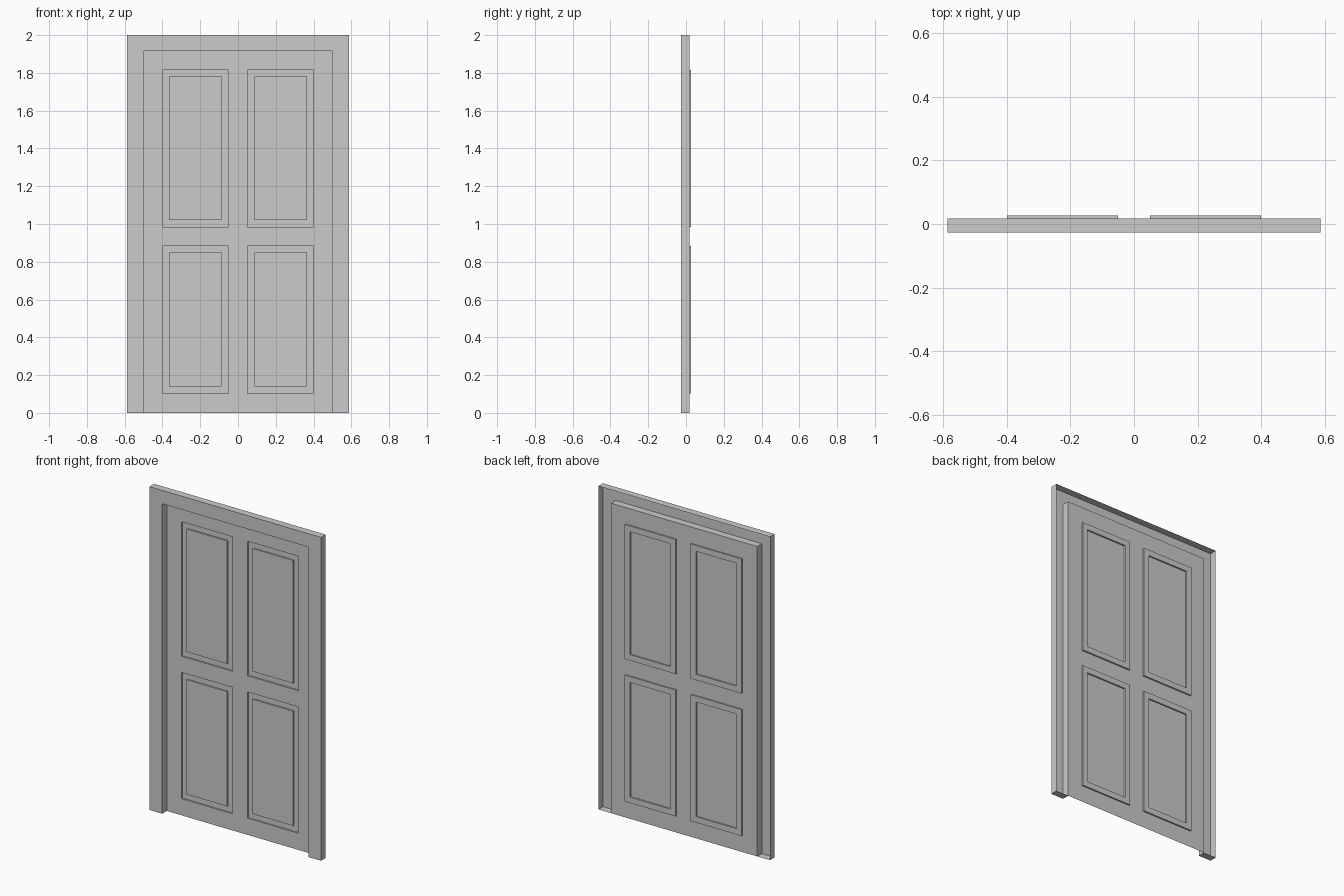
import bpy, bmesh

if "Cube" in bpy.data.objects:
    bpy.data.objects.remove(bpy.data.objects["Cube"])

FRONT, BACK, RAISED = -0.027, 0.018, 0.0275   # depth levels along y
INSET = 0.036                                 # width of panel moulding


def finish(name, bm):
    bmesh.ops.remove_doubles(bm, verts=bm.verts, dist=1e-5)
    mesh = bpy.data.meshes.new(name)
    bm.to_mesh(mesh)
    bm.free()
    ob = bpy.data.objects.new(name, mesh)
    bpy.context.collection.objects.link(ob)
    return ob


def rect(bm, x0, x1, z0, z1, y):
    return [bm.verts.new((x, y, z)) for x, z in ((x0, z0), (x1, z0), (x1, z1), (x0, z1))]


# Door surround: a channel section, open at the back, swept around the opening
def door_frame(outer_x, outer_z, inner_x, inner_z):
    bm = bmesh.new()
    section = [(outer_x, outer_z, BACK), (outer_x, outer_z, FRONT),
               (inner_x, inner_z, FRONT), (inner_x, inner_z, BACK)]
    rows = [[bm.verts.new(p) for p in ((-x, y, 0), (-x, y, z), (x, y, z), (x, y, 0))]
            for x, z, y in section]
    for a, b in zip(rows, rows[1:]):
        for i in range(3):
            bm.faces.new((a[i], b[i], b[i + 1], a[i + 1]))
    # feet of the two jambs
    bm.faces.new([r[0] for r in reversed(rows)])
    bm.faces.new([r[3] for r in rows])
    finish("door_frame", bm)


# Door leaf: thin sheet with pressed mouldings around four panels
def door_leaf(xs, zs):
    bm = bmesh.new()
    for i, (x0, x1) in enumerate(zip(xs, xs[1:])):
        for j, (z0, z1) in enumerate(zip(zs, zs[1:])):
            if i % 2 == 0 or j % 2 == 0:      # stiles and rails
                bm.faces.new(rect(bm, x0, x1, z0, z1, BACK))
                continue
            steps = [(0, BACK), (0, RAISED), (INSET, RAISED), (INSET, BACK)]
            loops = [rect(bm, x0 + d, x1 - d, z0 + d, z1 - d, y) for d, y in steps]
            for a, b in zip(loops, loops[1:]):
                for k in range(4):
                    n = (k + 1) % 4
                    bm.faces.new((a[k], a[n], b[n], b[k]))
            bm.faces.new(loops[-1])
    finish("door_leaf", bm)


door_frame(0.587, 2.0, 0.5, 1.917)
door_leaf([-0.5, -0.4, -0.051, 0.051, 0.4, 0.5],
          [0, 0.103, 0.884, 0.984, 1.816, 1.917])
